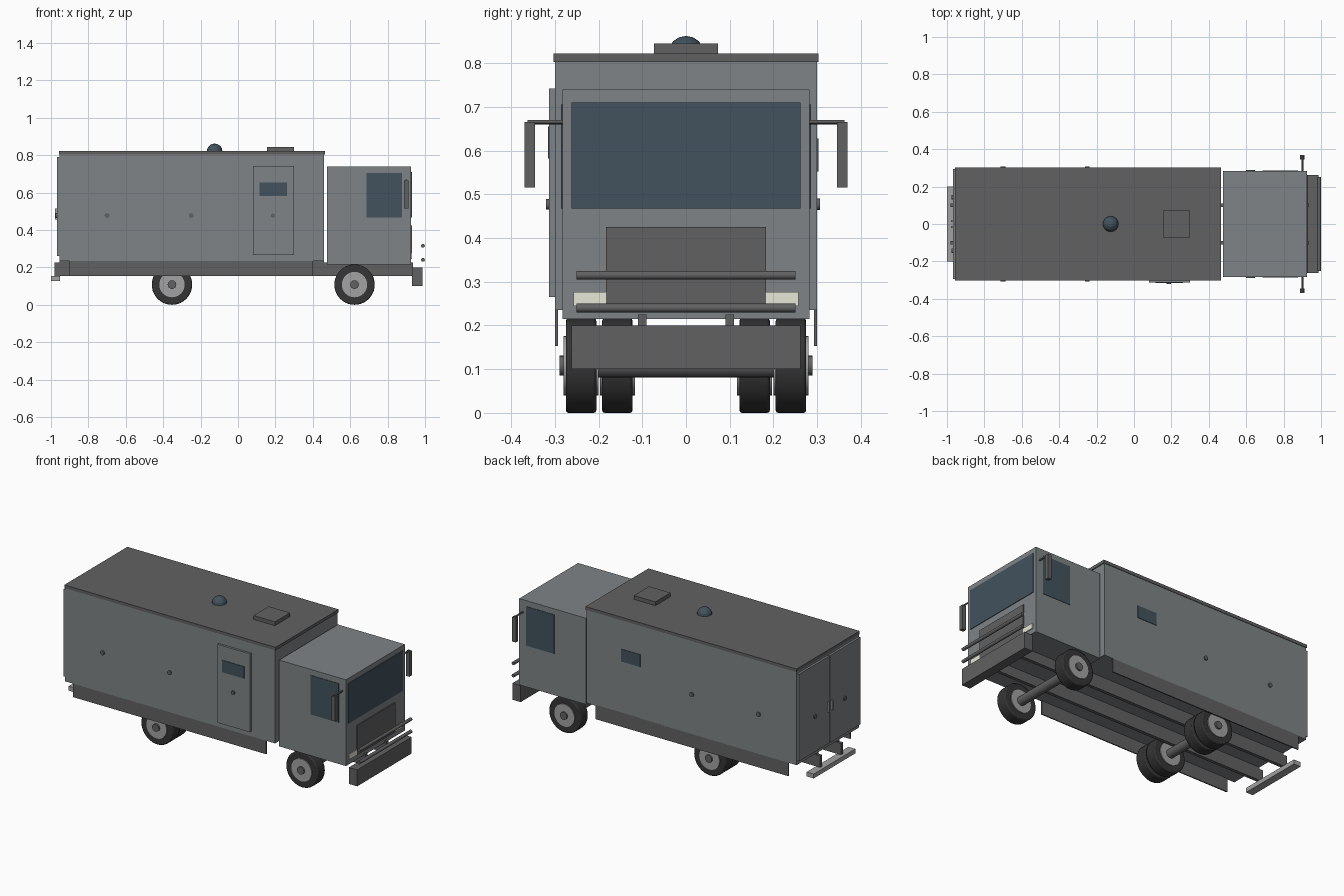
import bpy, math

if "Cube" in bpy.data.objects:
    bpy.data.objects.remove(bpy.data.objects["Cube"])

def mat(name, r, g, b):
    m = bpy.data.materials.new(name)
    m.diffuse_color = (r, g, b, 1)
    m.use_nodes = True
    m.node_tree.nodes["Principled BSDF"].inputs["Base Color"].default_value = m.diffuse_color
    return m

PAINT = mat("paint", .21, .23, .24)
DARK = mat("dark_trim", .12, .12, .122)
GLASS = mat("glass", .055, .085, .11)
TYRE = mat("rubber", .035, .035, .035)
RIM = mat("rim_metal", .36, .36, .36)
LAMP = mat("lamp", .8, .8, .68)

def finish(o, name, m):
    o.name = name
    o.data.materials.append(m)
    return o

def box(name, x, y, z, m):
    """Box from (min, max) ranges."""
    bpy.ops.mesh.primitive_cube_add(size=1, location=[sum(r) / 2 for r in (x, y, z)])
    o = bpy.context.object
    o.scale = [abs(r[1] - r[0]) for r in (x, y, z)]
    bpy.ops.object.transform_apply(location=False, rotation=False)
    return finish(o, name, m)

def cyl(name, loc, r, depth, m, axis='Y', n=32):
    rot = {'Y': (math.pi / 2, 0, 0), 'X': (0, math.pi / 2, 0), 'Z': (0, 0, 0)}[axis]
    bpy.ops.mesh.primitive_cylinder_add(vertices=n, radius=r, depth=depth, location=loc, rotation=rot)
    bpy.ops.object.shade_smooth_by_angle()
    return finish(bpy.context.object, name, m)

def ms(s, a, b):
    return tuple(sorted((s * a, s * b)))

# cargo body and roof
box("cargo_body", (-.955, .46), (-.30, .30), (.235, .803), PAINT)
box("roof_panel", (-.957, .465), (-.303, .303), (.803, .822), DARK)
box("roof_hatch", (.155, .30), (-.073, .073), (.822, .845), DARK)
bpy.ops.mesh.primitive_uv_sphere_add(segments=16, ring_count=8, radius=.042, location=(-.125, 0, .82))
finish(bpy.context.object, "roof_dome", GLASS)

# side door on the front side, window on the far side
box("side_door", (.08, .30), (-.313, -.299), (.265, .742), PAINT)
box("side_door_window", (.115, .262), (-.316, -.312), (.582, .655), GLASS)
cyl("side_door_knob", (.187, -.316, .477), .012, .008, DARK, n=16)
box("far_side_window", (.096, .226), (.299, .303), (.552, .627), GLASS)

# cab
box("cab", (.475, .925), (-.283, .283), (.215, .74), PAINT)
box("windshield", (.922, .929), (-.262, .262), (.467, .71), GLASS)
box("grille", (.922, .931), (-.183, .183), (.245, .425), DARK)
box("front_bumper", (.93, .986), (-.262, .262), (.10, .20), DARK)
for z in (.24, .315):
    cyl("bull_bar", (.989, 0, z), .01, .50, DARK, n=16).data.name = "bull_bar"
box("rear_bumper", (-1.0, -.953), (-.20, .20), (.128, .155), RIM)

def wheel(name, x, y, s, outer):
    w = .07
    t = cyl(name + "_tyre", (x, y, .108), .108, w, TYRE, n=40)
    b = t.modifiers.new("round", 'BEVEL')
    b.width, b.segments, b.limit_method = .006, 2, 'ANGLE'
    cyl(name + "_rim", (x, y, .108), .068, w + .01, RIM)
    if outer:
        cyl(name + "_hub", (x, y + s * .027, .108), .023, .045, DARK, n=20)

for s in (-1, 1):
    # chassis
    box("chassis_rail", (-.98, .935), ms(s, .09, .11), (.155, .225), DARK)
    box("body_support", (-.955, .46), ms(s, .09, .11), (.22, .237), DARK)
    box("side_skirt", (-.90, .40), ms(s, .293, .30), (.153, .24), DARK)
    # cab fittings
    box("cab_side_window", (.688, .877), ms(s, .281, .2855), (.467, .705), GLASS)
    box("headlight", (.922, .930), ms(s, .183, .257), (.245, .277), LAMP)
    cyl("mirror_arm", (.90, s * .32, .665), .005, .085, DARK, n=12)
    box("mirror", (.888, .912), ms(s, .345, .369), (.515, .665), DARK)
    # rear doors with handle and porthole
    box("rear_door", (-.968, -.953), ms(s, .002, .295), (.26, .79), PAINT)
    box("rear_handle", (-.978, -.967), ms(s, .012, .022), (.455, .515), RIM)
    cyl("rear_port", (-.970, s * .143, .477), .013, .01, DARK, 'X', 16)
    for x in (-.70, -.25):
        cyl("side_port", (x, s * .302, .477), .013, .01, DARK, n=16)
    # wheels: single front, twin rear
    wheel("front_wheel", .623, s * .24, s, True)
    wheel("rear_outer_wheel", -.353, s * .24, s, True)
    wheel("rear_inner_wheel", -.353, s * .157, s, False)

# axles
for n, x in (("front_axle", .623), ("rear_axle", -.353)):
    cyl(n, (x, 0, .108), .027, .44, DARK, n=20)
